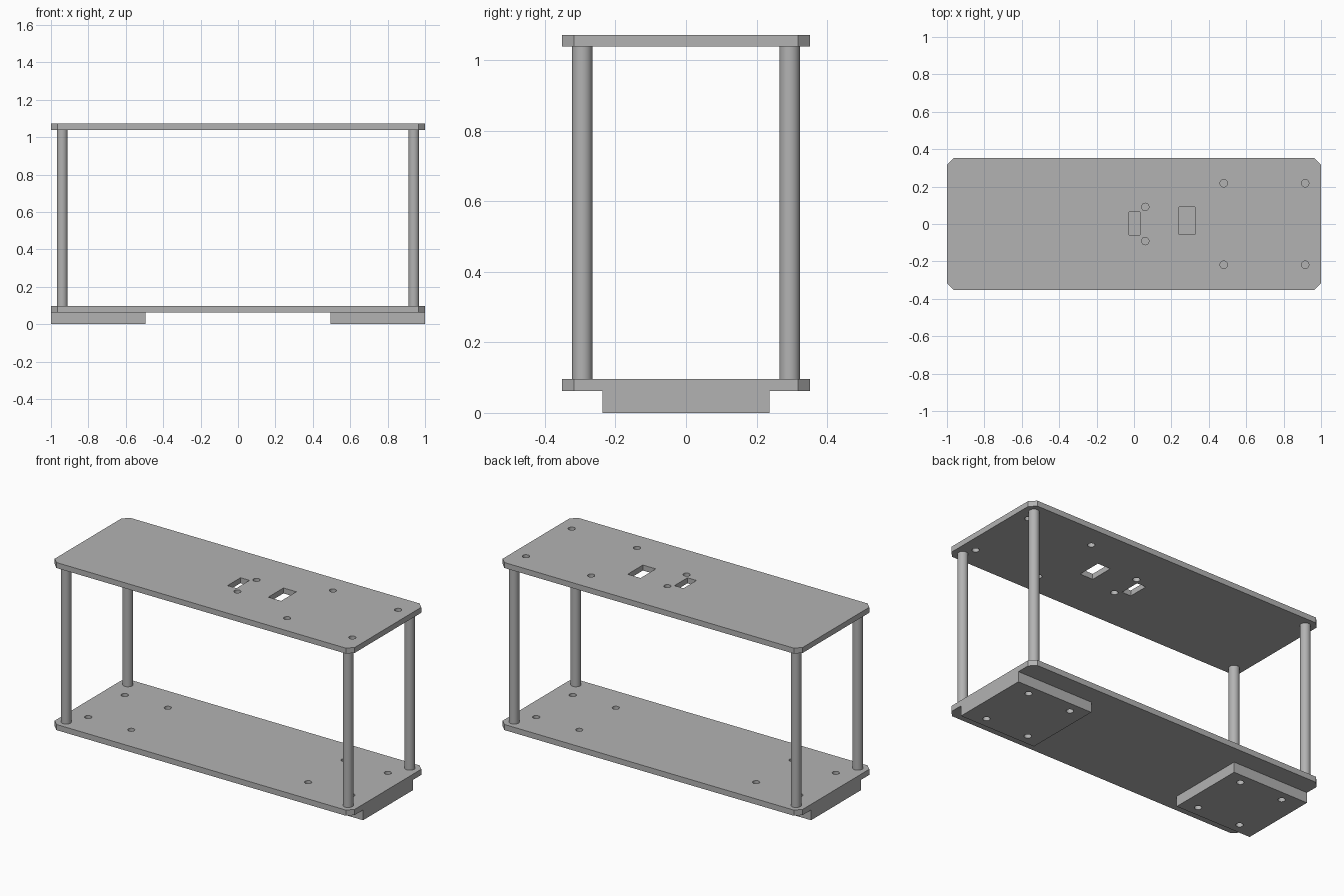
import bpy, bmesh, math

if "Cube" in bpy.data.objects:
    bpy.data.objects.remove(bpy.data.objects["Cube"])

grey = bpy.data.materials.new("grey")
grey.diffuse_color = (0.45, 0.45, 0.45, 1)
grey.use_nodes = True
grey.node_tree.nodes["Principled BSDF"].inputs["Base Color"].default_value = grey.diffuse_color


def rect(x0, x1, y0, y1):
    return [(x0, y0), (x1, y0), (x1, y1), (x0, y1)]


def circle(x, y, r=0.02, n=24):
    return [(x + r * math.cos(2 * math.pi * i / n),
             y + r * math.sin(2 * math.pi * i / n)) for i in range(n)]


def finish(ob):
    bpy.ops.object.select_all(action='DESELECT')
    ob.select_set(True)
    bpy.context.view_layer.objects.active = ob
    bpy.ops.object.shade_smooth_by_angle(angle=math.radians(30))


def panel(name, outline, holes, z0, z1):
    """Flat panel: filled 2D outline with through holes, extruded from z0 to z1."""
    cu = bpy.data.curves.new(name, 'CURVE')
    cu.dimensions = '2D'
    cu.fill_mode = 'BOTH'
    cu.extrude = (z1 - z0) / 2
    for loop in [outline] + holes:
        sp = cu.splines.new('POLY')
        sp.points.add(len(loop) - 1)
        for p, (x, y) in zip(sp.points, loop):
            p.co = (x, y, 0, 1)
        sp.use_cyclic_u = True
        sp.use_smooth = False
    cu.materials.append(grey)
    ob = bpy.data.objects.new(name, cu)
    bpy.context.collection.objects.link(ob)
    bpy.ops.object.select_all(action='DESELECT')
    ob.select_set(True)
    bpy.context.view_layer.objects.active = ob
    bpy.ops.object.convert(target='MESH')
    ob = bpy.context.object
    ob.name = name
    # weld caps to walls and place at height
    bm = bmesh.new()
    bm.from_mesh(ob.data)
    bmesh.ops.remove_doubles(bm, verts=bm.verts, dist=1e-5)
    bmesh.ops.recalc_face_normals(bm, faces=bm.faces)
    bmesh.ops.translate(bm, verts=bm.verts, vec=(0, 0, (z0 + z1) / 2))
    bm.to_mesh(ob.data)
    bm.free()
    finish(ob)


# Heights and shared board outline with clipped corners
PAD, BASE, TOP0, TOP1 = 0.062, 0.096, 1.039, 1.072
X, Y, C = 1.0, 0.352, 0.035
board = [(-X + C, -Y), (X - C, -Y), (X, -Y + C), (X, Y - C),
         (X - C, Y), (-X + C, Y), (-X, Y - C), (-X, -Y + C)]


def pad_holes(side):
    return [circle(side * x, y) for x in (0.59, 0.877) for y in (-0.174, 0.174)]


# Top board: screw holes and two cable slots
top_holes = [circle(x, y) for x in (0.48, 0.915) for y in (-0.218, 0.218)]
top_holes += [circle(0.06, y) for y in (-0.091, 0.091)]
top_holes += [rect(-0.028, 0.032, -0.06, 0.064), rect(0.24, 0.326, -0.055, 0.09)]
panel("top_board", board, top_holes, TOP0, TOP1)

# Bottom board and the two foot pads share the same bolt holes
panel("bottom_board", board, pad_holes(-1) + pad_holes(1), PAD, BASE)
panel("left_foot_pad", rect(-1, -0.495, -0.237, 0.237), pad_holes(-1), 0, PAD)
panel("right_foot_pad", rect(0.495, 1, -0.237, 0.237), pad_holes(1), 0, PAD)

# Four round posts
for xn, sx in (("left", -1), ("right", 1)):
    for yn, sy in (("front", -1), ("back", 1)):
        bpy.ops.mesh.primitive_cylinder_add(
            vertices=32, radius=0.029, depth=TOP0 - BASE,
            location=(sx * 0.94, sy * 0.294, (TOP0 + BASE) / 2))
        post = bpy.context.object
        post.name = f"{yn}_{xn}_post"
        post.data.materials.append(grey)
        finish(post)
